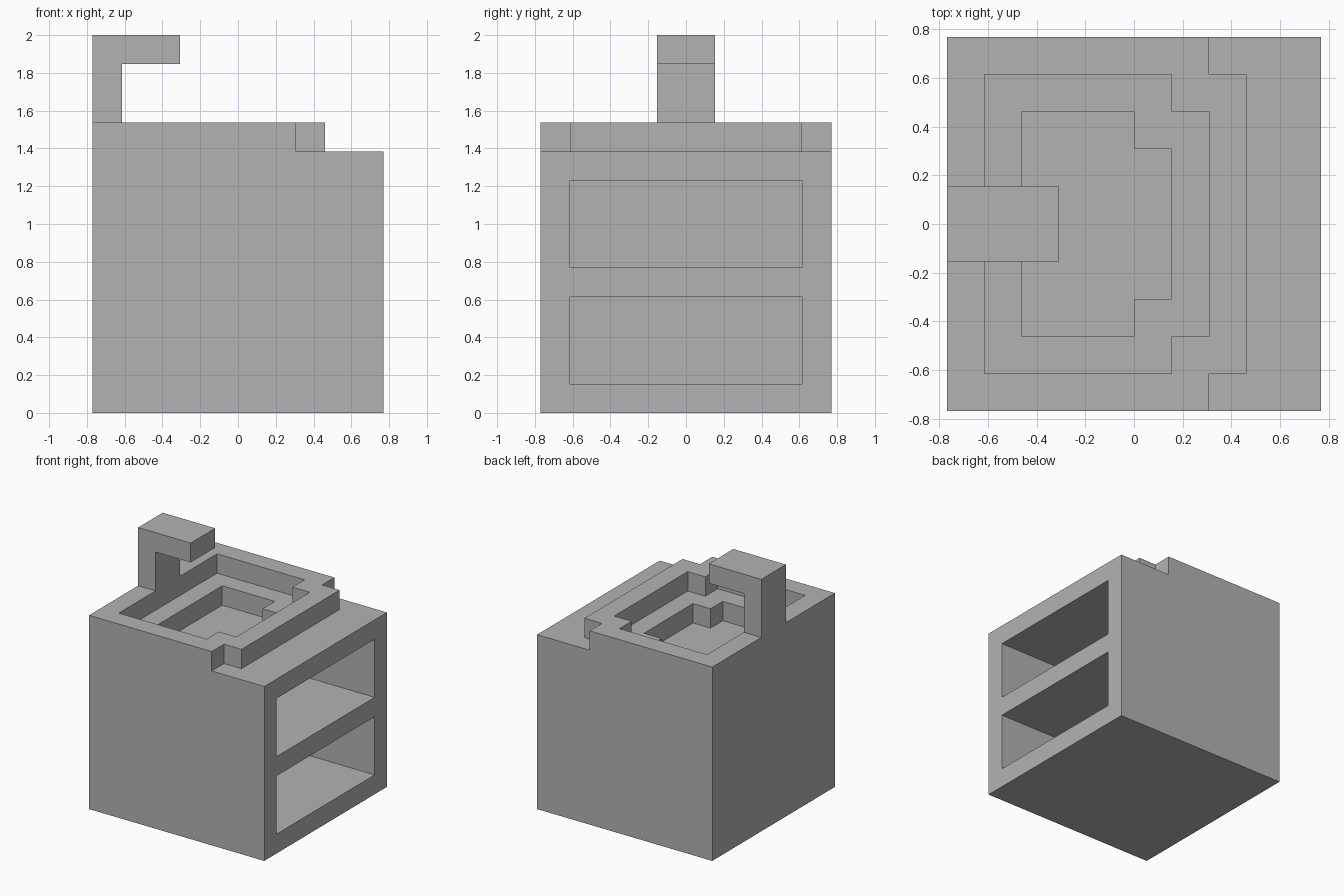
import bpy
import bmesh

U = 2 / 13  # one block

cube = bpy.data.objects.get("Cube")
if cube:
    bpy.data.objects.remove(cube, do_unlink=True)

grey = bpy.data.materials.new("plain grey")
grey.use_nodes = True
colour = (0.45, 0.45, 0.45, 1)
grey.diffuse_color = colour
grey.node_tree.nodes["Principled BSDF"].inputs["Base Color"].default_value = colour


def prism(name, outline, low, high, upright=False):
    """Extrude an outline in blocks: along z, or along y when upright."""
    bm = bmesh.new()
    place = (lambda a, b: (a * U, low * U, b * U)) if upright else (lambda a, b: (a * U, b * U, low * U))
    face = bm.faces.new([bm.verts.new(place(a, b)) for a, b in outline])
    grown = bmesh.ops.extrude_face_region(bm, geom=[face])
    moved = [v for v in grown["geom"] if isinstance(v, bmesh.types.BMVert)]
    step = (high - low) * U
    bmesh.ops.translate(bm, verts=moved, vec=(0, step, 0) if upright else (0, 0, step))
    bmesh.ops.recalc_face_normals(bm, faces=bm.faces)
    mesh = bpy.data.meshes.new(name)
    bm.to_mesh(mesh)
    bm.free()
    mesh.materials.append(grey)
    obj = bpy.data.objects.new(name, mesh)
    bpy.context.collection.objects.link(obj)
    return obj


def box(x0, x1, y):
    return [(x0, -y), (x1, -y), (x1, y), (x0, y)]


def stepped(x0, x1, y):
    """Rectangle with a one-block bulge towards +x."""
    n = y - 1
    return [(x0, -y), (x1, -y), (x1, -n), (x1 + 1, -n),
            (x1 + 1, n), (x1, n), (x1, y), (x0, y)]


# Cabinet with its counter, basin and shelf openings
cabinet = prism("sink_cabinet", box(-5, 5, 5), 0, 10)
counter_step = [(2, -6), (6, -6), (6, 6), (2, 6), (2, 4), (3, 4), (3, -4), (2, -4)]
cutters = [
    prism("counter_step_cutter", counter_step, 9, 11),
    prism("upper_basin_cutter", stepped(-4, 1, 4), 9, 11),
    prism("lower_basin_cutter", stepped(-3, 0, 3), 8, 9.5),
    prism("lower_shelf_cutter", box(1, 6, 4), 1, 4),
    prism("upper_shelf_cutter", box(1, 6, 4), 5, 8),
]
bpy.context.view_layer.objects.active = cabinet
for cutter in cutters:
    cutter.hide_render = True
    mod = cabinet.modifiers.new(cutter.name, "BOOLEAN")
    mod.operation = "DIFFERENCE"
    mod.solver = "EXACT"
    mod.object = cutter
    bpy.ops.object.modifier_apply(modifier=mod.name)
    bpy.data.objects.remove(cutter, do_unlink=True)

# Tap: post and spout in one bent profile
tap_profile = [(-5, 10), (-4, 10), (-4, 12), (-2, 12), (-2, 13), (-5, 13)]
prism("tap", tap_profile, -1, 1, upright=True)
